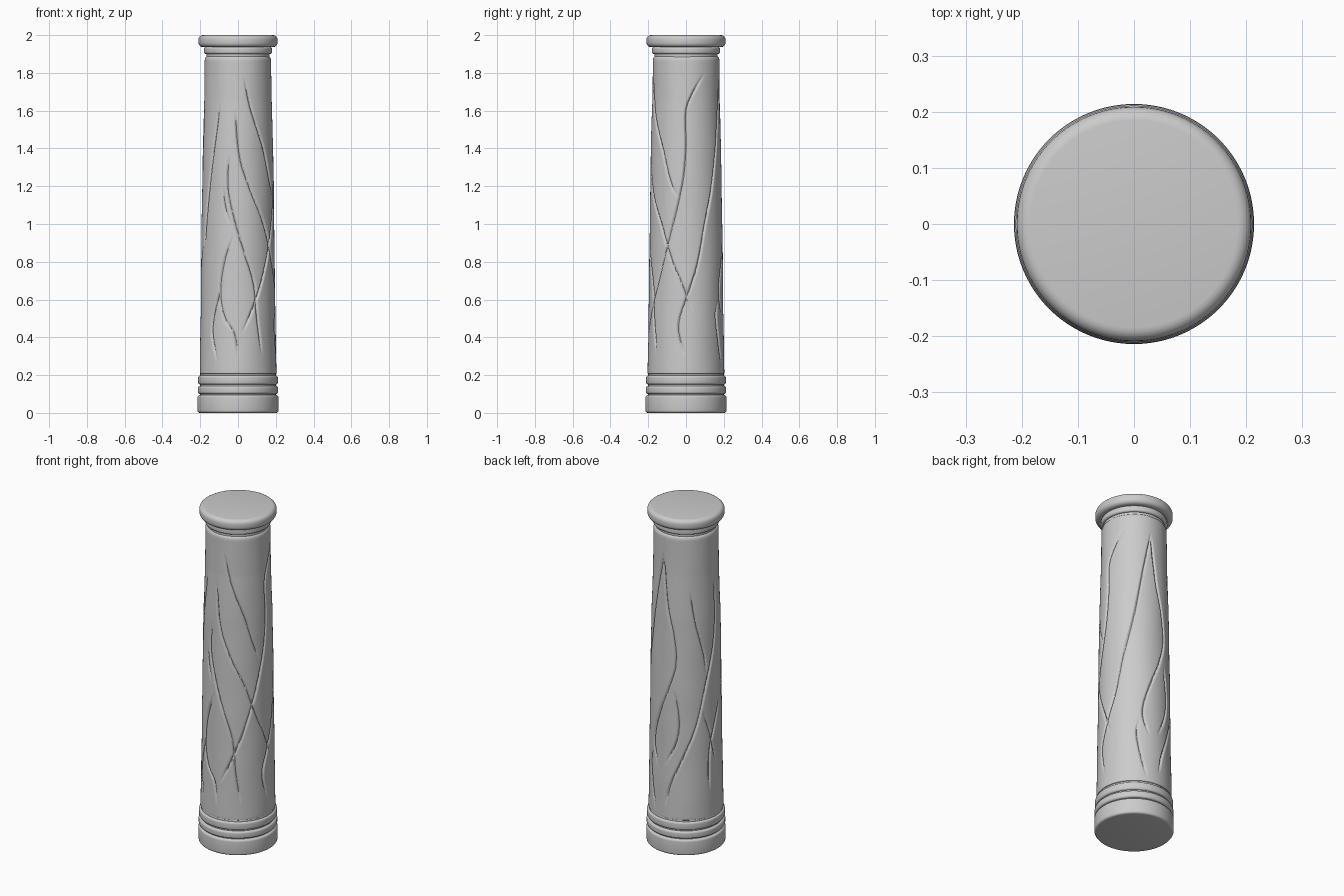
import bpy, math
from mathutils import Vector, noise

cube = bpy.data.objects.get("Cube")
if cube:
    bpy.data.objects.remove(cube, do_unlink=True)

stone = bpy.data.materials.new("plain_grey")
stone.use_nodes = True
GREY = (0.6, 0.6, 0.6, 1)
stone.diffuse_color = GREY
stone.node_tree.nodes["Principled BSDF"].inputs["Base Color"].default_value = GREY


def lathe(name, profile, segments, carve=None):
    """Spin (radius, height) points round z; carve(angle, z) is subtracted from the radius."""
    verts, faces = [], []
    for r, z in profile:
        cut = carve(z) if carve else None
        for i in range(segments):
            a = math.tau * i / segments
            rad = r - (cut(a) if cut else 0)
            verts.append((rad * math.sin(a), -rad * math.cos(a), z))
    for ring in range(len(profile) - 1):
        low, high = ring * segments, (ring + 1) * segments
        for i in range(segments):
            j = (i + 1) % segments
            faces.append((low + i, low + j, high + j, high + i))
    faces.append(tuple(reversed(range(segments))))
    faces.append(tuple(range(len(verts) - segments, len(verts))))
    mesh = bpy.data.meshes.new(name)
    mesh.from_pydata(verts, [], faces)
    mesh.materials.append(stone)
    mesh.shade_smooth()
    mesh.set_sharp_from_angle(angle=math.radians(50))
    obj = bpy.data.objects.new(name, mesh)
    bpy.context.collection.objects.link(obj)
    return obj


def rounded_ring(name, bottom, top, radius, bevel):
    """Disc with rounded upper and lower rims."""
    steps = 5
    arc = [math.pi / 2 * k / steps for k in range(steps + 1)]
    core = radius - bevel
    lower = [(core + bevel * math.sin(t), bottom + bevel * (1 - math.cos(t))) for t in arc]
    upper = [(core + bevel * math.cos(t), top - bevel * (1 - math.sin(t))) for t in arc]
    return lathe(name, lower + upper, 96)


# Carved vines: (degrees round from the front, height in hundredths), top to bottom
front_vines = [
    [(10, 178), (24, 159), (47, 140), (68, 119), (82, 113)],
    [(-5, 160), (3, 135), (23, 116), (46, 100), (68, 80), (84, 68), (100, 54)],
    [(-15, 137), (-17, 119), (-4, 100), (11, 84), (26, 68), (31, 50), (39, 31)],
    [(-7, 94), (-23, 79), (-29, 63), (-21, 50), (-6, 42), (1, 29)],
    [(-33, 164), (-44, 140), (-57, 113), (-67, 87)],
    [(-21, 71), (-34, 60), (-44, 44), (-33, 27)],
    [(-25, 120), (-22, 110), (-12, 99)],
]
side_vines = [
    [(124, 180), (103, 170), (90, 160), (90, 140), (84, 121), (66, 97), (42, 71), (18, 51), (6, 42)],
    [(172, 178), (157, 155), (139, 123), (122, 100), (108, 78), (90, 60), (78, 46), (87, 30)],
    [(150, 60), (144, 52), (150, 38), (160, 24)],
]
back_vines = [
    [(171, 176), (182, 146), (194, 129), (198, 112), (186, 98), (166, 81), (154, 64), (165, 50)],
    [(196, 97), (204, 78), (199, 66), (180, 52)],
    [(275, 161), (271, 128), (246, 95), (231, 75), (206, 54), (190, 41), (181, 28)],
    [(222, 156), (233, 135), (246, 118), (251, 106)],
    [(242, 85), (257, 70), (272, 50)],
    [(286, 90), (271, 77), (257, 61), (254, 37)],
]


def vine_at(path, z):
    """Angle, slope and end fade of a vine at height z, or None outside it."""
    h = [p[1] / 100 for p in path]
    a = [math.radians(p[0]) for p in path]
    if not h[-1] < z < h[0]:
        return None
    n = len(path)

    def tangent(i):
        lo, hi = max(i - 1, 0), min(i + 1, n - 1)
        return (a[hi] - a[lo]) / (h[hi] - h[lo])

    i = next(k for k in range(n - 1) if h[k + 1] <= z)
    span = h[i + 1] - h[i]
    t = (z - h[i]) / span
    m0, m1 = tangent(i) * span, tangent(i + 1) * span
    angle = ((2 * t**3 - 3 * t**2 + 1) * a[i] + (t**3 - 2 * t**2 + t) * m0
             + (3 * t**2 - 2 * t**3) * a[i + 1] + (t**3 - t**2) * m1)
    slope = tangent(i) * (1 - t) + tangent(i + 1) * t
    fade = min(1, (h[0] - z) / 0.08, (z - h[-1]) / 0.08)
    return angle, slope, fade


VINES = front_vines + side_vines + back_vines
RADIUS, WIDTH, DEPTH = 0.19, 0.0055, 0.009


def carve(z):
    hits = [v for v in (vine_at(p, z) for p in VINES) if v]

    def cut(angle):
        deepest = 0
        for centre, slope, fade in hits:
            gap = math.remainder(angle - centre, math.tau) * RADIUS
            d = gap / math.hypot(1, slope * RADIUS) / WIDTH
            if abs(d) < 3:
                deepest = max(deepest, DEPTH * fade * math.exp(-d * d))
        # Gentle hand-worked unevenness
        spot = Vector((math.sin(angle), math.cos(angle), z * 3)) * 1.6
        return deepest + 0.0016 * noise.noise(spot)
    return cut


# Tapering shaft with rounded ends
def shaft_radius(z):
    keys = [(0.2, 0.203), (0.6, 0.197), (1.0, 0.192), (1.4, 0.186), (1.65, 0.178), (1.9, 0.176)]
    for (z0, r0), (z1, r1) in zip(keys, keys[1:]):
        if z <= z1:
            break
    r = r0 + (r1 - r0) * (z - z0) / (z1 - z0)
    edge = min(1, (1.89 - z) / 0.025, (z - 0.2) / 0.012)
    return r - 0.014 * (1 - math.sqrt(max(0, 1 - (1 - edge) ** 2)))


ROWS = 200
heights = [0.2 + 1.69 * k / ROWS for k in range(ROWS + 1)]
lathe("carved_shaft", [(shaft_radius(z), z) for z in heights], 400, carve)

# Base, collar rings and top cap
rounded_ring("base_foot", 0, 0.095, 0.214, 0.013)
rounded_ring("lower_base_ring", 0.1, 0.143, 0.213, 0.012)
rounded_ring("upper_base_ring", 0.15, 0.198, 0.211, 0.012)
rounded_ring("neck_ring", 1.9, 1.937, 0.18, 0.011)
rounded_ring("top_cap", 1.936, 2.0, 0.209, 0.024)
# Recessed cores seen in the gaps between rings
rounded_ring("base_core", 0.05, 0.21, 0.2, 0.005)
rounded_ring("neck_core", 1.85, 1.96, 0.167, 0.005)
